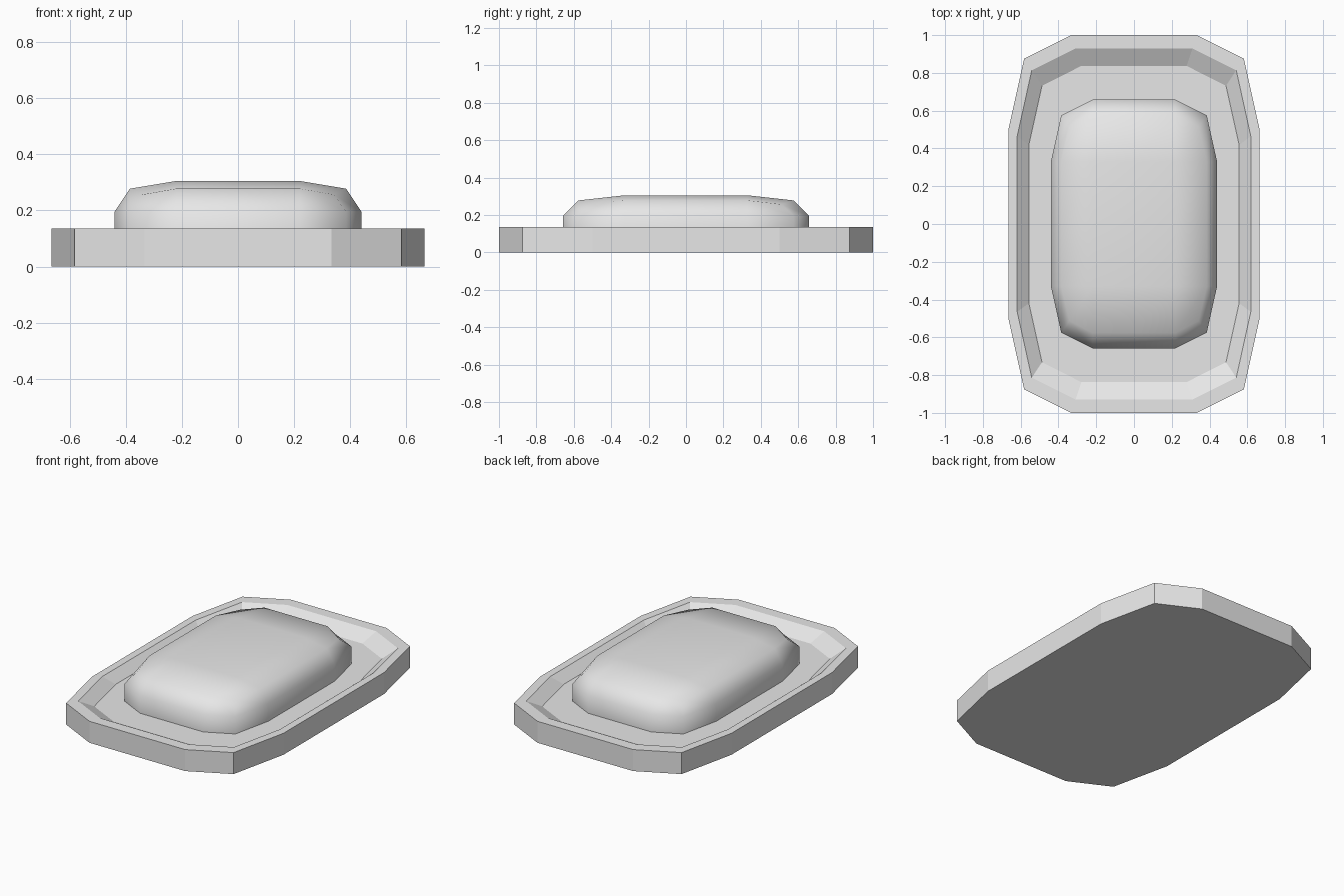
import bpy, bmesh

HALF_X, HALF_Y = 0.665, 1.0
RIM_Z, FLOOR_Z = 0.135, 0.085

cube = bpy.data.objects.get("Cube")
if cube:
    bpy.data.objects.remove(cube, do_unlink=True)

grey = bpy.data.materials.new("light_grey")
grey.use_nodes = True
grey.diffuse_color = (0.8, 0.8, 0.8, 1)
grey.node_tree.nodes["Principled BSDF"].inputs["Base Color"].default_value = (0.8, 0.8, 0.8, 1)


def add_object(name, bm):
    bmesh.ops.recalc_face_normals(bm, faces=bm.faces)
    mesh = bpy.data.meshes.new(name)
    bm.to_mesh(mesh)
    bm.free()
    mesh.materials.append(grey)
    obj = bpy.data.objects.new(name, mesh)
    bpy.context.collection.objects.link(obj)
    return obj


# Twelve-sided outline: one quarter mirrored, in order around the centre
quarter = [(1, 0.5), (0.875, 0.875), (0.5, 1)]
outline = []
for sx, sy in ((1, 1), (-1, 1), (-1, -1), (1, -1)):
    corner = quarter if sx * sy > 0 else quarter[::-1]
    outline += [(sx * x * HALF_X, sy * y * HALF_Y) for x, y in corner]

# Dish: outer wall, flat rim, sloping inner wall and recessed floor
bm = bmesh.new()
rings = []
for scale, z in ((1, 0), (1, RIM_Z), (0.93, RIM_Z), (0.837, FLOOR_Z)):
    rings.append([bm.verts.new((x * scale, y * scale, z)) for x, y in outline])
for low, high in zip(rings, rings[1:]):
    for i in range(len(outline)):
        j = (i + 1) % len(outline)
        bm.faces.new((low[i], low[j], high[j], high[i]))
bm.faces.new(rings[0][::-1])
bm.faces.new(rings[-1])
add_object("dish", bm)

# Soap bar: divided box rounded by one subdivision, lower half cut at the floor
bm = bmesh.new()
bmesh.ops.create_cube(bm, size=2)
bmesh.ops.subdivide_edges(bm, edges=bm.edges[:], cuts=1, use_grid_fill=True)
bmesh.ops.scale(bm, vec=(0.44, 0.658, 0.22), verts=bm.verts)
box = add_object("soap_bar", bm)
rounding = box.modifiers.new("rounding", "SUBSURF")
rounding.levels = rounding.render_levels = 1
rounding.use_limit_surface = False
bpy.context.view_layer.objects.active = box
box.select_set(True)
bpy.ops.object.modifier_apply(modifier=rounding.name)

bm = bmesh.new()
bm.from_mesh(box.data)
bmesh.ops.delete(bm, geom=[v for v in bm.verts if v.co.z < -0.01], context="VERTS")
for face in bm.faces:
    face.smooth = True
bm.to_mesh(box.data)
bm.free()
box.location.z = FLOOR_Z
